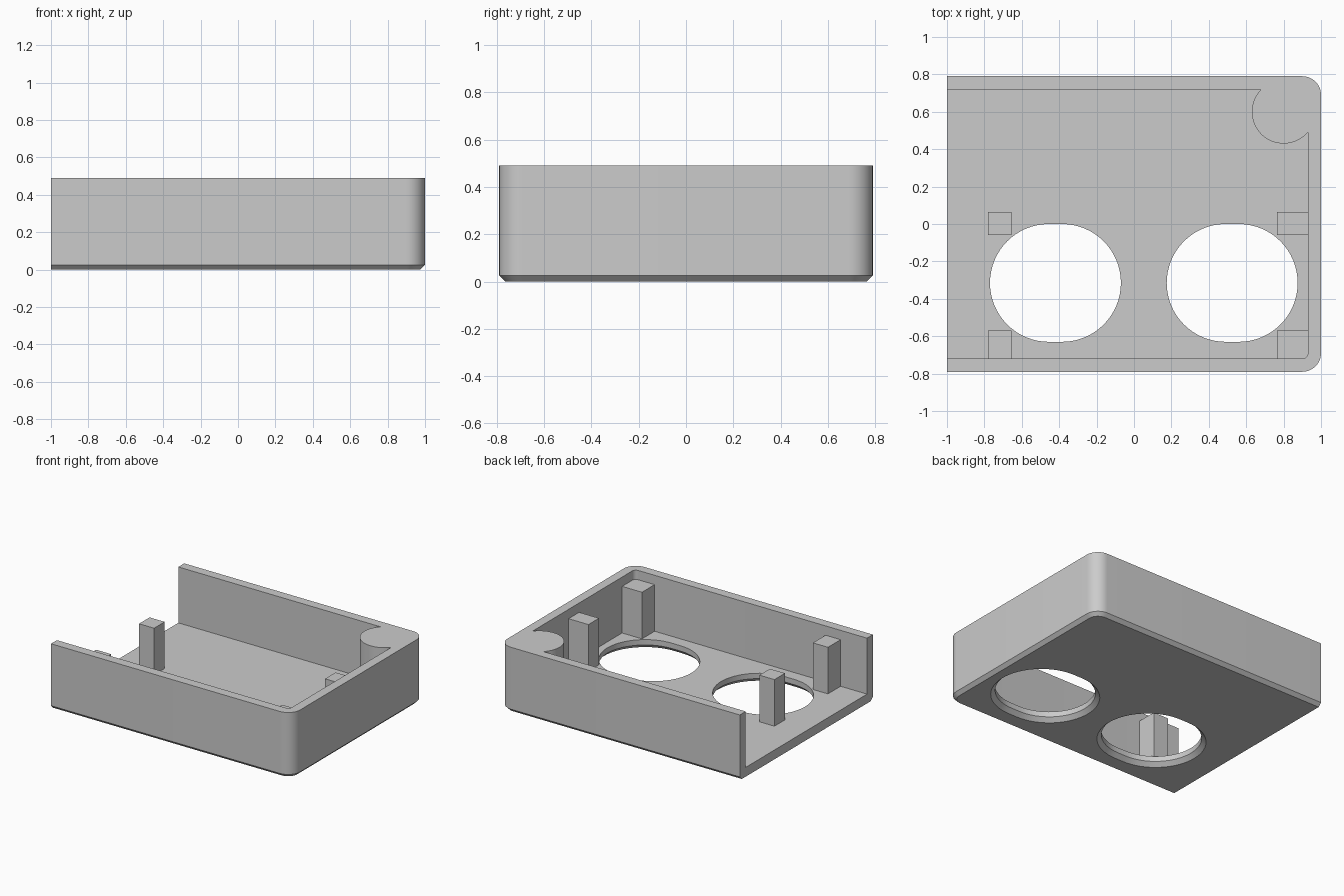
import bpy, bmesh, math

cube = bpy.data.objects.get("Cube")
if cube:
    bpy.data.objects.remove(cube, do_unlink=True)

grey = bpy.data.materials.new("light grey plastic")
grey.use_nodes = True
grey.diffuse_color = (0.6, 0.6, 0.6, 1)
grey.node_tree.nodes["Principled BSDF"].inputs["Base Color"].default_value = (0.6, 0.6, 0.6, 1)

TOP, WALL, FLOOR, HALF_Y, CHAMFER = 0.49, 0.07, 0.07, 0.79, 0.025


def arc(cx, cy, r, start, end, steps):
    angles = [math.radians(start + (end - start) * i / steps) for i in range(steps + 1)]
    return [(cx + r * math.cos(a), cy + r * math.sin(a)) for a in angles]


def half_round(left, right, half_y, r):
    """Outline square on the left, with rounded corners on the right."""
    return ([(left, -half_y)] + arc(right - r, r - half_y, r, -90, 0, 12)
            + arc(right - r, half_y - r, r, 0, 90, 12) + [(left, half_y)])


def stadium(cx, cy, half, r):
    return arc(cx + half, cy, r, -90, 90, 32) + arc(cx - half, cy, r, 90, 270, 32)


def loft(name, sections):
    """Closed solid through matching outlines, given as (outline, z)."""
    bm = bmesh.new()
    rings = [[bm.verts.new((x, y, z)) for x, y in outline] for outline, z in sections]
    for low, high in zip(rings, rings[1:]):
        n = len(low)
        for i in range(n):
            j = (i + 1) % n
            bm.faces.new((low[i], low[j], high[j], high[i]))
    bm.faces.new(rings[0][::-1])
    bm.faces.new(rings[-1])
    bmesh.ops.recalc_face_normals(bm, faces=bm.faces)
    mesh = bpy.data.meshes.new(name)
    bm.to_mesh(mesh)
    bm.free()
    mesh.materials.append(grey)
    obj = bpy.data.objects.new(name, mesh)
    bpy.context.collection.objects.link(obj)
    return obj


def select(obj):
    bpy.ops.object.select_all(action="DESELECT")
    obj.select_set(True)
    bpy.context.view_layer.objects.active = obj


def cut(target, cutter):
    cutter.hide_render = True
    mod = target.modifiers.new("cut", "BOOLEAN")
    mod.operation, mod.solver, mod.object = "DIFFERENCE", "EXACT", cutter
    select(target)
    bpy.ops.object.modifier_apply(modifier=mod.name)
    bpy.data.objects.remove(cutter, do_unlink=True)


# Outer body with a chamfered bottom edge
outer = half_round(-1, 1, HALF_Y, 0.1)
body = loft("case_body", [
    (half_round(-1, 1 - CHAMFER, HALF_Y - CHAMFER, 0.1 - CHAMFER), 0),
    (outer, CHAMFER), (outer, TOP)])

# Cavity open at the top and left, leaving a round boss in the back corner
inner = half_round(-1.2, 1 - WALL, HALF_Y - WALL, 0.03)
cavity = loft("cavity_cutter", [(inner, FLOOR), (inner, TOP + 0.1)])
boss = arc(0.8, 0.6, 0.17, 0, 360, 64)[:-1]
cut(cavity, loft("boss_cutter", [(boss, 0), (boss, TOP + 0.2)]))
cut(body, cavity)

# Two oval floor openings, countersunk from below
for x in (-0.42, 0.525):
    oval, wide = stadium(x, -0.315, 0.035, 0.315), stadium(x, -0.315, 0.035, 0.355)
    cut(body, loft("opening_cutter", [(wide, -0.01), (oval, 0.03), (oval, FLOOR + 0.1)]))

select(body)
bpy.ops.object.shade_smooth_by_angle(angle=math.radians(30))

# Four square posts, the outer ones joined to the walls
for side, x0, x1 in (("left", 0.765, 0.94), ("right", -0.78, -0.655)):
    for place, y0, y1 in (("front", -0.73, -0.57), ("middle", -0.06, 0.065)):
        square = [(x0, y0), (x1, y0), (x1, y1), (x0, y1)]
        loft(f"{place}_{side}_post", [(square, FLOOR - 0.01), (square, 0.42)])
